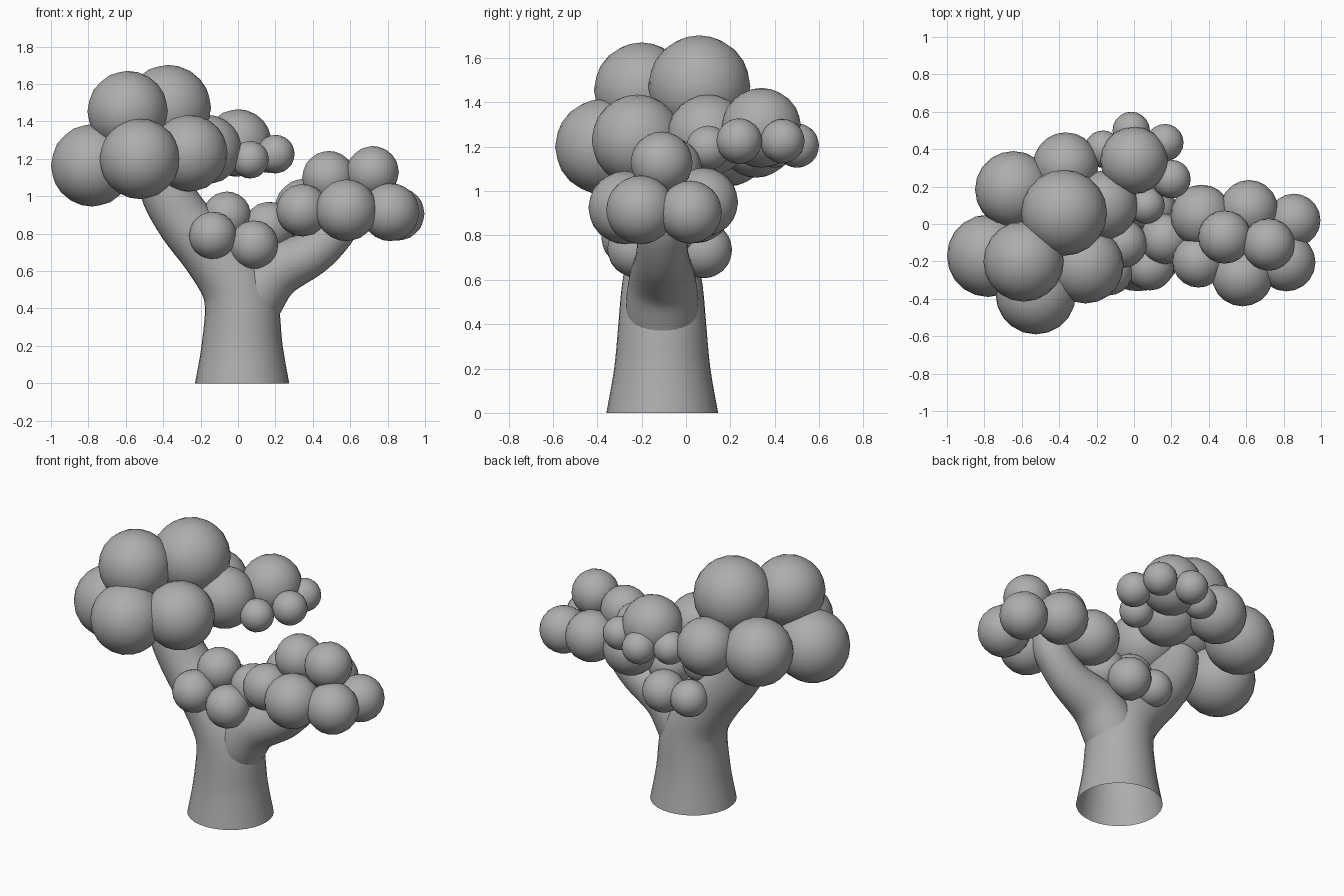
import bpy, bmesh, math
from mathutils import Matrix, Vector

cube = bpy.data.objects.get("Cube")
if cube:
    bpy.data.objects.remove(cube, do_unlink=True)

grey = bpy.data.materials.new("plain_grey")
grey.use_nodes = True
colour = (0.42, 0.42, 0.42, 1)
grey.diffuse_color = colour
grey.node_tree.nodes["Principled BSDF"].inputs["Base Color"].default_value = colour


def finish(name, bm):
    """Turn a bmesh into a smooth-shaded object."""
    for face in bm.faces:
        face.smooth = True
    mesh = bpy.data.meshes.new(name)
    bm.to_mesh(mesh)
    bm.free()
    mesh.materials.append(grey)
    obj = bpy.data.objects.new(name, mesh)
    bpy.context.collection.objects.link(obj)
    return obj


def foliage(name, balls):
    """A clump of overlapping balls, each given as x, y, z, radius."""
    bm = bmesh.new()
    for x, y, z, r in balls:
        bmesh.ops.create_icosphere(bm, subdivisions=3, radius=r,
                                   matrix=Matrix.Translation((x, y, z)))
    return finish(name, bm)


def spline(a, b, c, d, t):
    return b + 0.5 * t * (c - a + t * (2 * a - 5 * b + 4 * c - d + t * (3 * (b - c) + d - a)))


def limb(name, path, y=-0.107, sides=32, steps=5):
    """A tapering tube through x, z, radius points, open at the start."""
    pts = [Vector(p) for p in path]
    pts = [pts[0]] + pts + [pts[-1]]
    line = [spline(*pts[i:i + 4], s / steps)
            for i in range(len(pts) - 3) for s in range(steps)] + [pts[-1]]
    bm = bmesh.new()
    rings = []
    for i, p in enumerate(line):
        along = line[min(i + 1, len(line) - 1)] - line[max(i - 1, 0)]
        across = Vector((along.y, 0, -along.x)).normalized()
        if i == 0:
            across = Vector((1, 0, 0))
        ring = []
        for k in range(sides):
            a = math.tau * k / sides
            co = Vector((p.x, y, p.y)) + p.z * (across * math.cos(a) + Vector((0, math.sin(a), 0)))
            ring.append(bm.verts.new(co))
        rings.append(ring)
    for low, high in zip(rings, rings[1:]):
        for k in range(sides):
            n = (k + 1) % sides
            bm.faces.new((low[k], low[n], high[n], high[k]))
    bm.faces.new(rings[-1])
    bmesh.ops.recalc_face_normals(bm, faces=bm.faces)
    return finish(name, bm)


# Trunk flowing into the tall branch, and the side branch growing from it
limb("trunk_and_tall_branch", [
    (0.022, 0, 0.252), (0.022, 0.2, 0.217), (0.02, 0.4, 0.198), (-0.02, 0.54, 0.186),
    (-0.14, 0.7, 0.165), (-0.28, 0.86, 0.15), (-0.38, 1.02, 0.14), (-0.43, 1.17, 0.12)])
limb("side_branch", [
    (0.03, 0.3, 0.15), (0.09, 0.47, 0.165), (0.2, 0.6, 0.15),
    (0.4, 0.7, 0.12), (0.53, 0.83, 0.108), (0.58, 0.93, 0.09)])

# Large crown on the tall branch
foliage("large_crown", [
    (-0.59, -0.20, 1.455, 0.215), (-0.374, 0.06, 1.472, 0.23), (-0.78, -0.17, 1.165, 0.22),
    (-0.525, -0.375, 1.2, 0.215), (-0.26, -0.22, 1.23, 0.205), (-0.645, 0.185, 1.225, 0.205),
    (-0.365, 0.315, 1.235, 0.175), (-0.165, 0.1, 1.25, 0.185)])

# Tuft at the back of the large crown
foliage("back_tuft", [
    (0, 0.34, 1.285, 0.18), (0.2, 0.24, 1.225, 0.103), (0.165, 0.435, 1.225, 0.1),
    (-0.015, 0.5, 1.205, 0.1), (0.065, 0.1, 1.195, 0.1), (-0.165, 0.4, 1.205, 0.1)])

# Smaller crown on the side branch
foliage("side_crown", [
    (0.485, -0.07, 1.1, 0.142), (0.72, -0.11, 1.128, 0.14), (0.58, -0.275, 0.925, 0.165),
    (0.815, -0.205, 0.915, 0.155), (0.855, 0.02, 0.905, 0.142), (0.615, 0.08, 0.95, 0.155),
    (0.345, -0.2, 0.925, 0.14), (0.36, 0.045, 0.93, 0.165)])

# Low tuft nestled in the fork
foliage("fork_tuft", [
    (-0.135, -0.255, 0.79, 0.127), (0.085, -0.225, 0.74, 0.13), (-0.06, -0.105, 0.895, 0.13),
    (0.165, -0.08, 0.835, 0.135), (0.1, 0.08, 0.735, 0.128), (-0.08, 0.08, 0.735, 0.112)])
